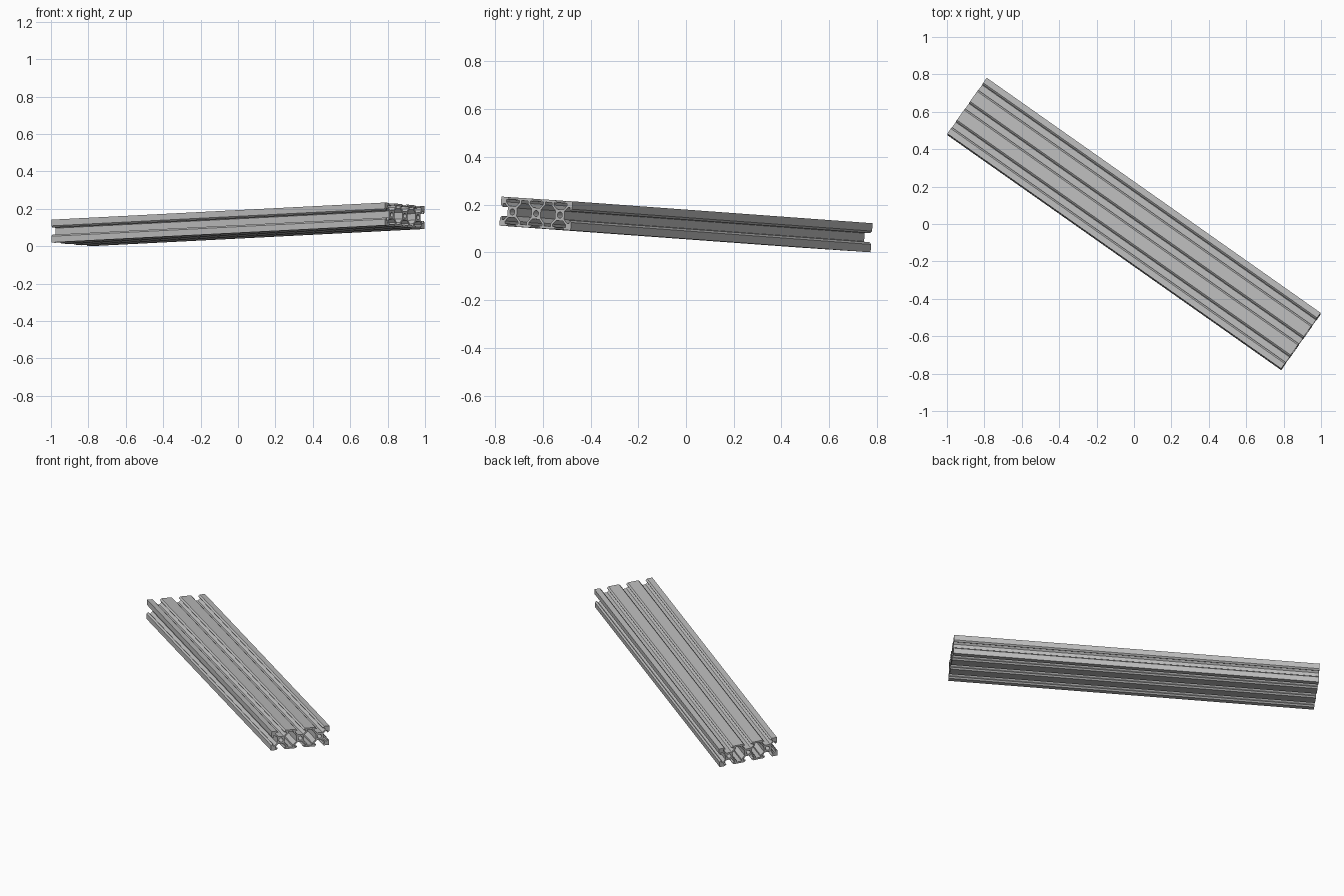
import bpy, bmesh, math
from mathutils import Matrix, Vector

if "Cube" in bpy.data.objects:
    bpy.data.objects.remove(bpy.data.objects["Cube"])

UNIT = 0.0061      # one millimetre of the profile
LENGTH = 2.185
CELL = 20
CELLS = (-CELL, 0, CELL)

# Brushed aluminium colour
metal = bpy.data.materials.new("aluminium_grey")
metal.use_nodes = True
colour = (0.50, 0.50, 0.50, 1)
metal.diffuse_color = colour
metal.node_tree.nodes["Principled BSDF"].inputs["Base Color"].default_value = colour

# Half of one V-shaped slot: (distance from slot centre, height from cell centre)
HALF_SLOT = [(4.58, 10), (3.1, 8.52), (3.1, 8.2), (5.5, 8.2), (5.5, 6.56), (2.84, 3.9)]
SLOT = [(-x, y) for x, y in HALF_SLOT] + HALF_SLOT[::-1]


def turned(points, quarter, shift):
    """Rotate points clockwise by quarter turns, then slide them along the width."""
    for _ in range(quarter):
        points = [(y, -x) for x, y in points]
    return [(x + shift, y) for x, y in points]


# Outer outline, clockwise: top slots, right slot, bottom slots, left slot
outline = [(-30, 10)]
for c in CELLS:
    outline += turned(SLOT, 0, c)
outline += [(30, 10)] + turned(SLOT, 1, CELL) + [(30, -10)]
for c in reversed(CELLS):
    outline += turned(SLOT, 2, c)
outline += [(-30, -10)] + turned(SLOT, 3, -CELL)

# Hollow chambers between neighbouring cores
quarter_hollow = [(-6.1, 2.84), (-2.7, 6.24), (-2.7, 8.2)]
upper = quarter_hollow + [(-x, y) for x, y in quarter_hollow[::-1]]
hollow = upper + [(x, -y) for x, y in upper[::-1]]
loops = [outline] + [turned(hollow, 0, s) for s in (-CELL / 2, CELL / 2)]

# Round bore through each core
SIDES = 20
for c in CELLS:
    loops.append([(c + 2.1 * math.cos(math.tau * i / SIDES),
                   2.1 * math.sin(math.tau * i / SIDES)) for i in range(SIDES)])

# Filled profile extruded along the rail
curve = bpy.data.curves.new("rail_profile", "CURVE")
curve.dimensions = "2D"
curve.fill_mode = "BOTH"
curve.extrude = LENGTH / 2
for loop in loops:
    spline = curve.splines.new("POLY")
    spline.points.add(len(loop) - 1)
    for point, (x, y) in zip(spline.points, loop):
        point.co = (x * UNIT, y * UNIT, 0, 1)
    spline.use_cyclic_u = True
helper = bpy.data.objects.new("rail_profile", curve)
bpy.context.collection.objects.link(helper)
bpy.context.view_layer.update()
mesh = bpy.data.meshes.new_from_object(helper.evaluated_get(bpy.context.evaluated_depsgraph_get()))
bpy.data.objects.remove(helper)

# Lay the rail down along its tilted diagonal
along = Vector((1.79, -1.26, 0.092)).normalized()
across = Vector((0.21, 0.30, -0.02))
across = (across - along * across.dot(along)).normalized()
up = along.cross(across)
mesh.transform(Matrix((across, up, along)).transposed().to_4x4())

bm = bmesh.new()
bm.from_mesh(mesh)
bmesh.ops.remove_doubles(bm, verts=bm.verts, dist=0.00005)
bmesh.ops.recalc_face_normals(bm, faces=bm.faces)
lowest = min(v.co.z for v in bm.verts)
bmesh.ops.translate(bm, verts=bm.verts, vec=(0, 0, -lowest))
for face in bm.faces:
    face.smooth = False
    face.material_index = 0
bm.to_mesh(mesh)
bm.free()

mesh.materials.clear()
mesh.materials.append(metal)
mesh.name = "slotted_rail"
rail = bpy.data.objects.new("slotted_rail", mesh)
bpy.context.collection.objects.link(rail)
